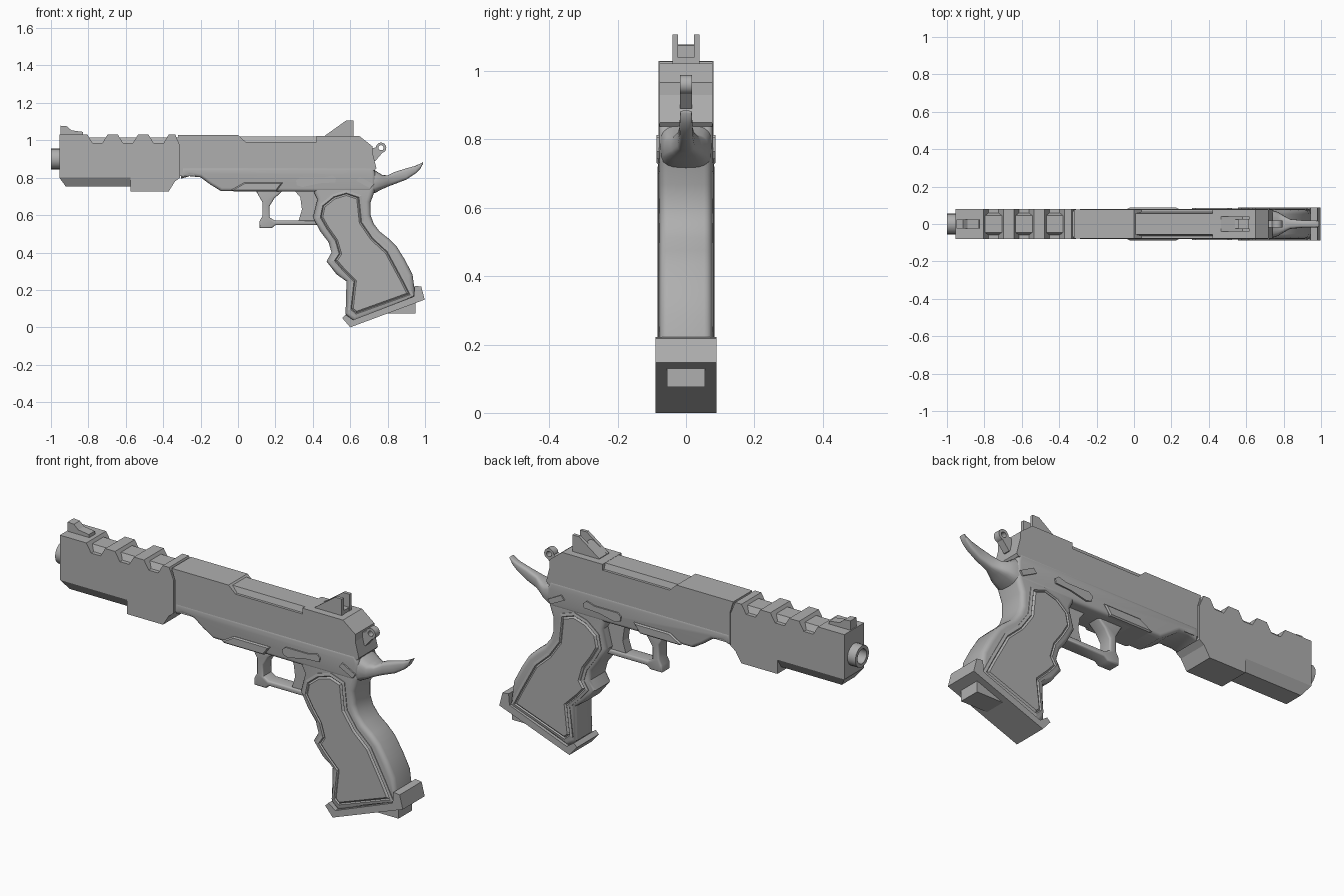
import bpy, bmesh, math
from mathutils import Vector

# Dark grey metal shared by every part
metal = bpy.data.materials.new("dark_grey")
metal.diffuse_color = (0.43, 0.43, 0.43, 1)


def finish(name, bm, smooth=False):
    bmesh.ops.recalc_face_normals(bm, faces=bm.faces[:])
    me = bpy.data.meshes.new(name)
    bm.to_mesh(me)
    bm.free()
    me.materials.append(metal)
    ob = bpy.data.objects.new(name, me)
    bpy.context.collection.objects.link(ob)
    if smooth:
        bpy.ops.object.select_all(action='DESELECT')
        ob.select_set(True)
        bpy.context.view_layer.objects.active = ob
        bpy.ops.object.shade_smooth_by_angle(angle=math.radians(38))
    return ob


def prism(name, pts, y1, y0=None, bevel=0.0, seg=1, insets=()):
    """Side profile (x, z) extruded from y0 to y1, optional rim bevel and cap insets."""
    y0 = -y1 if y0 is None else y0
    bm = bmesh.new()
    a = bm.faces.new([bm.verts.new((x, y0, z)) for x, z in pts])
    ext = bmesh.ops.extrude_face_region(bm, geom=[a], use_keep_orig=True)
    new = [v for v in ext['geom'] if isinstance(v, bmesh.types.BMVert)]
    bmesh.ops.translate(bm, verts=new, vec=(0, y1 - y0, 0))
    bmesh.ops.recalc_face_normals(bm, faces=bm.faces[:])
    caps = [f for f in bm.faces if abs(f.normal.y) > 0.9]
    for thick, depth in insets:
        bmesh.ops.inset_region(bm, faces=caps, thickness=thick, depth=depth,
                               use_even_offset=True)
    if bevel:
        edges = list({e for f in caps for e in f.edges})
        bmesh.ops.bevel(bm, geom=edges, offset=bevel, segments=seg,
                        profile=0.5, affect='EDGES', clamp_overlap=False)
    return finish(name, bm, seg > 1)


def loft(name, stations, n=20, power=0.6):
    """Rounded-box sections (x, z_low, z_high, half_y) joined along x."""
    bm = bmesh.new()
    rings = []
    for x, z0, z1, w in stations:
        ring_v = []
        for i in range(n):
            t = 2 * math.pi * i / n
            c, s = math.cos(t), math.sin(t)
            y = w * math.copysign(abs(c) ** power, c)
            z = (z0 + z1) / 2 + (z1 - z0) / 2 * math.copysign(abs(s) ** power, s)
            ring_v.append(bm.verts.new((x, y, z)))
        rings.append(ring_v)
    for p, q in zip(rings, rings[1:]):
        for i in range(n):
            j = (i + 1) % n
            bm.faces.new((p[i], p[j], q[j], q[i]))
    bm.faces.new(rings[0])
    bm.faces.new(rings[-1])
    return finish(name, bm, True)


def frustum(name, lo, hi):
    """Block between two rectangles, each (x0, x1, half_y, z)."""
    bm = bmesh.new()
    rings = [[bm.verts.new(c) for c in ((x0, -y, z), (x1, -y, z), (x1, y, z), (x0, y, z))]
             for x0, x1, y, z in (lo, hi)]
    for r in rings:
        bm.faces.new(r)
    for i in range(4):
        j = (i + 1) % 4
        bm.faces.new((rings[0][i], rings[0][j], rings[1][j], rings[1][i]))
    return finish(name, bm)


def ring(name, centre, axis, r_out, r_in, a, b, n):
    """Tube with a hole along 'X' or 'Y' from a to b."""
    bm = bmesh.new()
    rows = []
    for i in range(n):
        t = 2 * math.pi * i / n
        row = []
        for r, h in ((r_out, a), (r_out, b), (r_in, b), (r_in, a)):
            u, w = r * math.cos(t), r * math.sin(t)
            off = (h, u, w) if axis == 'X' else (u, h, w)
            row.append(bm.verts.new(Vector(centre) + Vector(off)))
        rows.append(row)
    for i in range(n):
        p, q = rows[i], rows[(i + 1) % n]
        for k in range(4):
            m = (k + 1) % 4
            bm.faces.new((p[k], p[m], q[m], q[k]))
    return finish(name, bm, True)


# Front weight block with notched top
top = [(-0.955, 1.03)]
for c in (-0.75, -0.587, -0.423):
    top += [(c - 0.055, 1.03), (c - 0.028, 0.985), (c + 0.025, 0.985), (c + 0.052, 1.03)]
prism("front_block", top + [(-0.335, 1.03), (-0.31, 0.97), (-0.31, 0.80), (-0.337, 0.78),
      (-0.37, 0.727), (-0.575, 0.727), (-0.575, 0.80), (-0.955, 0.80)], 0.08)
frustum("front_block_chin", (-0.92, -0.57, 0.05, 0.752), (-0.955, -0.57, 0.08, 0.80))
for i, c in enumerate((-0.752, -0.589, -0.425)):
    frustum(f"notch_filler_{i}", (c - 0.05, c + 0.05, 0.062, 0.98), (c - 0.05, c + 0.05, 0.045, 1.015))
frustum("joint_core", (-0.33, -0.28, 0.07, 0.81), (-0.33, -0.28, 0.07, 1.015))

# Barrel
ring("barrel", (0, 0, 0.90), 'X', 0.055, 0.037, -1.0, -0.9, 24)

# Slide with recessed top edges
prism("slide", [(-0.304, 0.81), (-0.304, 0.97), (-0.322, 1.028), (0.0, 1.028), (0.04, 0.992), (0.42, 0.992),
      (0.42, 1.022), (0.65, 1.022), (0.72, 0.967), (0.72, 0.93), (0.74, 0.85), (0.73, 0.838),
      (-0.2, 0.838), (-0.23, 0.81)], 0.077)
frustum("slide_top", (0.0, 0.43, 0.066, 0.985), (0.0, 0.43, 0.055, 1.021))

# Sights
prism("front_sight", [(-0.95, 1.02), (-0.95, 1.078), (-0.915, 1.075), (-0.89, 1.053),
      (-0.83, 1.045), (-0.825, 1.02)], 0.024)
prism("rear_sight_base", [(0.465, 1.01), (0.465, 1.025), (0.54, 1.075), (0.56, 1.075),
      (0.56, 1.04), (0.615, 1.04), (0.615, 1.01)], 0.038)
for s in (-1, 1):
    prism("rear_sight_post", [(0.465, 1.01), (0.465, 1.025), (0.58, 1.107), (0.617, 1.107),
          (0.617, 1.01)], s * 0.04, s * 0.023)

# Hammer
ring("hammer_ring", (0.765, 0, 0.96), 'Y', 0.028, 0.014, -0.018, 0.018, 16)
prism("hammer_arm", [(0.70, 0.95), (0.745, 0.965), (0.755, 0.948), (0.783, 0.946),
      (0.735, 0.89), (0.70, 0.89)], 0.018)

# Frame
prism("frame", [(-0.305, 0.86), (-0.305, 0.795), (-0.26, 0.808), (-0.20, 0.802), (-0.15, 0.765),
      (-0.09, 0.728), (0.40, 0.725), (0.71, 0.725), (0.735, 0.76), (0.735, 0.82), (0.72, 0.86)],
      0.079, bevel=0.018, seg=4)
prism("frame_ledge", [(-0.035, 0.735), (0.035, 0.775), (0.24, 0.775), (0.205, 0.727), (-0.02, 0.727)],
      0.087, bevel=0.006)
prism("slide_stop", [(0.31, 0.785), (0.33, 0.80), (0.46, 0.80), (0.505, 0.813), (0.525, 0.797),
      (0.52, 0.775), (0.435, 0.77), (0.345, 0.75), (0.315, 0.76)], 0.086)
prism("safety_lever", [(0.65, 0.805), (0.725, 0.765), (0.71, 0.743), (0.632, 0.783)], 0.086)

# Rounded shoulder flowing into the curved tail behind the grip
loft("tail", [(0.68, 0.70, 0.855, 0.078), (0.735, 0.72, 0.838, 0.075), (0.77, 0.738, 0.815, 0.064),
     (0.80, 0.752, 0.812, 0.045), (0.835, 0.765, 0.83, 0.026), (0.90, 0.79, 0.85, 0.02),
     (0.95, 0.823, 0.864, 0.019), (0.975, 0.848, 0.876, 0.018), (0.99, 0.876, 0.884, 0.017)])

# Trigger guard and trigger
prism("trigger_guard", [(0.09, 0.74), (0.13, 0.67), (0.13, 0.594), (0.115, 0.567), (0.115, 0.53),
      (0.18, 0.53), (0.20, 0.546), (0.43, 0.546), (0.43, 0.572), (0.195, 0.572), (0.168, 0.588),
      (0.168, 0.647), (0.195, 0.69), (0.25, 0.74)], 0.036, bevel=0.009, seg=3)
prism("trigger", [(0.295, 0.74), (0.333, 0.695), (0.342, 0.63), (0.323, 0.567), (0.43, 0.567),
      (0.44, 0.74)], 0.025)

# Grip, side panels and well
prism("grip", [(0.40, 0.78), (0.404, 0.727), (0.425, 0.684), (0.40, 0.588), (0.44, 0.513),
      (0.484, 0.455), (0.50, 0.40), (0.473, 0.353), (0.527, 0.283), (0.58, 0.246), (0.575, 0.07),
      (0.62, 0.03), (0.95, 0.16), (0.933, 0.283), (0.893, 0.36), (0.848, 0.433), (0.805, 0.475),
      (0.757, 0.513), (0.725, 0.555), (0.709, 0.60), (0.709, 0.668), (0.73, 0.727), (0.74, 0.78)],
      0.077, bevel=0.024, seg=4)
prism("grip_panels", [(0.44, 0.658), (0.505, 0.711), (0.58, 0.733), (0.66, 0.706), (0.675, 0.567),
      (0.73, 0.487), (0.81, 0.413), (0.89, 0.265), (0.94, 0.167), (0.628, 0.055), (0.588, 0.09),
      (0.605, 0.24), (0.545, 0.30), (0.498, 0.355), (0.525, 0.396), (0.508, 0.455),
      (0.463, 0.519), (0.425, 0.585)], 0.08, insets=((0.014, 0.003), (0.005, -0.006), (0.008, 0.007)))
prism("grip_well", [(0.557, 0.05), (0.575, 0.068), (0.615, 0.04), (0.94, 0.165), (0.945, 0.222),
      (0.98, 0.218), (0.998, 0.148), (0.60, 0.0)], 0.089)
prism("magazine_base", [(0.76, 0.12), (0.95, 0.16), (0.95, 0.075), (0.80, 0.075)], 0.055)
